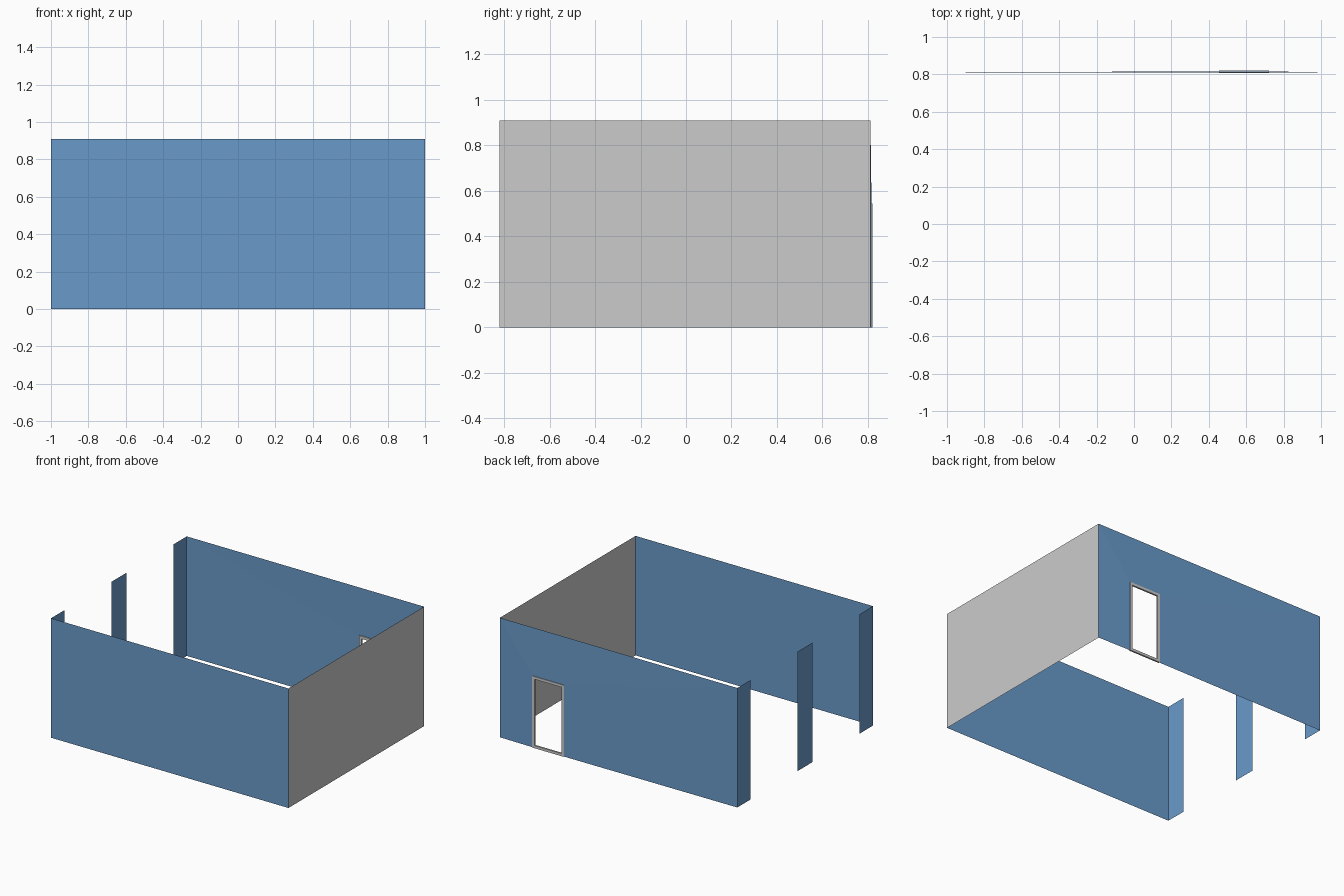
import bpy

if "Cube" in bpy.data.objects:
    bpy.data.objects.remove(bpy.data.objects["Cube"])

H = 0.91                 # wall height
FRONT, BACK = -0.821, 0.811
DOOR = (0.455, 0.722, 0.545)   # outer x range and height of the door frame
BAR = 0.02               # door frame bar width

blue = bpy.data.materials.new("wall_blue")
blue.diffuse_color = (0.144, 0.33, 0.6, 1)
blue.use_nodes = True
blue.node_tree.nodes["Principled BSDF"].inputs["Base Color"].default_value = blue.diffuse_color


def add_mesh(name, verts, faces, mat=None):
    mesh = bpy.data.meshes.new(name)
    mesh.from_pydata(verts, [], faces)
    mesh.update()
    ob = bpy.data.objects.new(name, mesh)
    bpy.context.collection.objects.link(ob)
    if mat:
        mesh.materials.append(mat)
    return ob


def sheet(name, a, b, mat=None):
    """Upright full-height sheet between two floor points."""
    return add_mesh(name, [(*a, 0), (*b, 0), (*b, H), (*a, H)], [(0, 1, 2, 3)], mat)


# Solid front wall and plain grey right wall
sheet("front_wall", (-1, FRONT), (1, FRONT), blue)
sheet("right_wall", (1, FRONT), (1, BACK))

# Open left side: two short returns and a central pier
for name, y0, y1 in (("left_return_back", BACK, 0.65),
                     ("left_pier", 0.085, -0.095),
                     ("left_return_front", -0.66, FRONT)):
    sheet(name, (-1, y0), (-1, y1), blue)

# Back wall with a doorway; it bows out very slightly around the door
x0, x1, top = DOOR
i0, i1, itop = x0 + 0.01, x1 - 0.01, top - 0.01
bow = BACK + 0.005
add_mesh("back_wall",
         [(1, BACK, 0), (i1, bow, 0), (i1, bow, itop), (i0, bow, itop),
          (i0, bow, 0), (-1, BACK, 0), (-1, BACK, H), (1, BACK, H)],
         [(0, 1, 2, 7), (2, 3, 6, 7), (3, 4, 5, 6)], blue)

# Door frame: rectangular ring with a little depth
outer = [(x0, 0), (x1, 0), (x1, top), (x0, top)]
inner = [(x0 + BAR, BAR), (x1 - BAR, BAR), (x1 - BAR, top - BAR), (x0 + BAR, top - BAR)]
yf, yb = 0.808, 0.821
verts = [(x, y, z) for y in (yf, yb) for x, z in outer + inner]
faces = []
for i in range(4):
    j = (i + 1) % 4
    faces += [(i, j, j + 4, i + 4),                # room face
              (i + 8, i + 12, j + 12, j + 8),      # outside face
              (i, i + 8, j + 8, j),                # outer rim
              (i + 4, j + 4, j + 12, i + 12)]      # reveal
add_mesh("door_frame", verts, faces)
